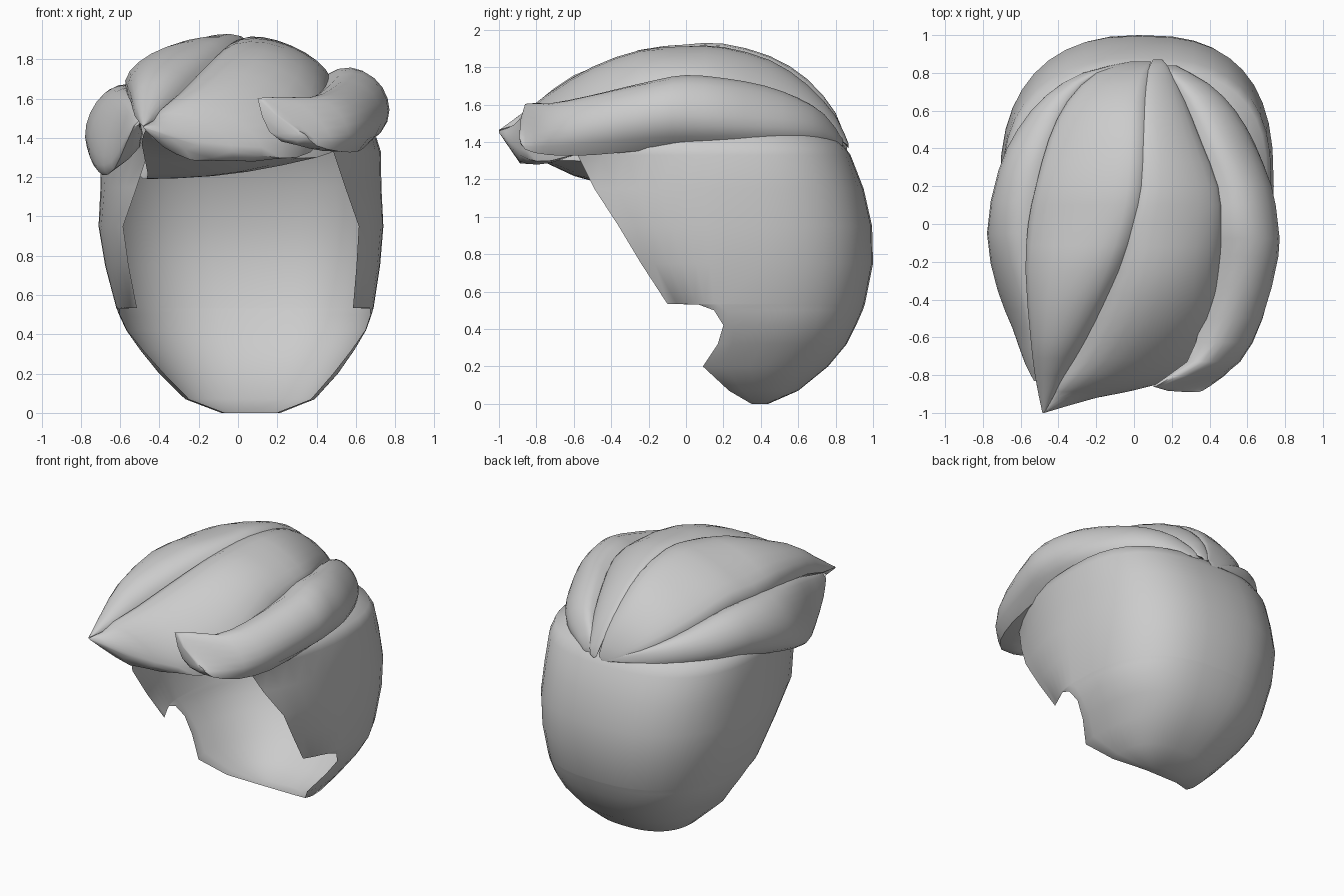
import bpy, bmesh, math
from mathutils import Vector

grey = bpy.data.materials.new("hair_grey")
grey.diffuse_color = (0.6, 0.6, 0.6, 1)


def catmull(rows, sub):
    """Smoothly resample a list of equal-length tuples."""
    out = []
    n = len(rows)
    for i in range(n - 1):
        p0, p1, p2, p3 = rows[max(i - 1, 0)], rows[i], rows[i + 1], rows[min(i + 2, n - 1)]
        for s in range(sub):
            t = s / sub
            out.append(tuple(
                0.5 * (2 * b + (c - a) * t + (2 * a - 5 * b + 4 * c - d) * t * t
                       + (3 * b - a - 3 * c + d) * t ** 3)
                for a, b, c, d in zip(p0, p1, p2, p3)))
    return out + [rows[-1]]


def loft(name, rings, closed, angle):
    bm = bmesh.new()
    vs = [[bm.verts.new(p) for p in ring] for ring in rings]
    m = len(vs[0])
    for a, b in zip(vs, vs[1:]):
        for i in range(m if closed else m - 1):
            j = (i + 1) % m
            bm.faces.new((a[i], a[j], b[j], b[i]))
    bm.faces.new(vs[0])
    bm.faces.new(vs[-1])
    bmesh.ops.remove_doubles(bm, verts=bm.verts, dist=0.001)
    bmesh.ops.recalc_face_normals(bm, faces=bm.faces)
    me = bpy.data.meshes.new(name)
    bm.to_mesh(me)
    bm.free()
    me.materials.append(grey)
    ob = bpy.data.objects.new(name, me)
    bpy.context.collection.objects.link(ob)
    bpy.context.view_layer.objects.active = ob
    ob.select_set(True)
    bpy.ops.object.shade_smooth_by_angle(angle=math.radians(angle))
    ob.select_set(False)


def strand(name, stations, under, power=1.0):
    """Lens-shaped lock. Station: y, left x, left z, right x, right z, bulge."""
    rings = []
    for y, lx, lz, rx, rz, b in catmull(stations, 2):
        L, R = Vector((lx, lz)), Vector((rx, rz))
        d = R - L
        nrm = Vector((-d.y, d.x)).normalized() if d.length > 1e-6 else Vector((0, 1))
        under_b = min(under, d.length * 0.3)
        n = 10
        ring = []
        for i in range(n + 1):
            p = L.lerp(R, (1 - math.cos(math.pi * i / n)) / 2)
            ring.append(p + nrm * max(b, 0) * abs(math.sin(math.pi * i / n)) ** power)
        for i in range(n - 2, 0, -2):
            p = L.lerp(R, i / n)
            ring.append(p - nrm * under_b * math.sin(math.pi * i / n))
        rings.append([(p.x, y, p.y) for p in ring])
    loft(name, rings, True, 50)


# Back shell: z, front edge y, front edge x, half width, widest y, back y
levels = [
    (0.00, .35, .13, .15, .38, .44), (0.07, .23, .31, .33, .30, .60),
    (0.20, .09, .43, .455, .20, .76), (0.32, .17, .53, .545, .25, .86),
    (0.42, .20, .605, .61, .25, .91), (0.50, .15, .637, .643, .22, .945),
    (0.53, .07, .635, .653, .20, .955), (0.535, -.10, .55, .655, .20, .957),
    (0.75, -.24, .58, .70, .20, 1.0), (0.95, -.36, .60, .725, .20, .995),
    (1.15, -.49, .53, .715, .20, .95), (1.33, -.58, .47, .712, .20, .88),
    (1.40, -.62, .50, .69, .20, .83), (1.50, -.40, .30, .48, .20, .66)]


def half_ring(z, yf, xf, w, yw, yb, side, e):
    """Front edge to the middle of the back, on one side."""
    c = 0.015 + 0.05 * max(0, 1 - z / 0.9)
    pts = []
    for i in range(6):
        t = i / 6
        pts.append((c + side * (w - (w - xf) * (1 - t) ** 2), yf + (yw - yf) * t, z))
    for i in range(10):
        a = math.pi / 2 * i / 10
        pts.append((c + side * w * math.cos(a) ** e, yw + (yb - yw) * math.sin(a) ** e, z))
    return pts + [(c, yb, z)]


loft("back_shell", [half_ring(*l, 1, .74) + half_ring(*l, -1, .83)[-2::-1] for l in levels],
     False, 60)

# Crown locks
strand("crown_left_lock", [
    (-1.0, -.485, 1.46, -.475, 1.465, 0), (-.8, -.525, 1.51, -.36, 1.53, .09),
    (-.6, -.545, 1.58, -.24, 1.65, .14), (-.25, -.57, 1.64, -.07, 1.82, .14),
    (0, -.56, 1.65, .01, 1.88, .11), (.2, -.52, 1.66, .045, 1.89, .10),
    (.45, -.45, 1.60, .055, 1.83, .09), (.65, -.35, 1.53, .06, 1.70, .09),
    (.8, -.20, 1.46, .075, 1.53, .05), (.86, 0, 1.37, .09, 1.38, .01)], .12, .9)
strand("crown_right_lock", [
    (-1.0, -.485, 1.46, -.475, 1.45, 0), (-.92, -.45, 1.47, -.20, 1.36, .06),
    (-.85, -.42, 1.51, .12, 1.31, .13), (-.72, -.34, 1.57, .30, 1.30, .21),
    (-.5, -.23, 1.68, .42, 1.38, .25), (-.25, -.11, 1.80, .45, 1.58, .18),
    (0, -.03, 1.87, .47, 1.67, .11), (.2, .02, 1.88, .45, 1.67, .09),
    (.45, .03, 1.82, .35, 1.63, .07), (.65, .04, 1.69, .27, 1.54, .06),
    (.8, .07, 1.53, .20, 1.43, .04), (.87, .10, 1.38, .15, 1.38, .01)], .12)

# Side locks
strand("right_side_lock", [
    (-.89, .28, 1.45, .34, 1.42, 0), (-.86, .10, 1.60, .40, 1.36, .03),
    (-.73, .28, 1.56, .52, 1.33, .14), (-.5, .36, 1.58, .61, 1.33, .20),
    (-.17, .43, 1.67, .65, 1.36, .23), (0, .43, 1.71, .65, 1.37, .22),
    (.2, .42, 1.70, .64, 1.38, .19), (.42, .35, 1.66, .59, 1.39, .15),
    (.6, .28, 1.59, .50, 1.39, .13), (.74, .21, 1.51, .38, 1.39, .09),
    (.84, .14, 1.40, .22, 1.38, .02)], .1, .75)
strand("left_side_lock", [
    (-.83, -.53, 1.46, -.50, 1.49, 0), (-.74, -.57, 1.37, -.52, 1.52, .02),
    (-.55, -.63, 1.24, -.54, 1.58, .04), (-.35, -.69, 1.21, -.55, 1.63, .08),
    (-.05, -.71, 1.28, -.54, 1.66, .14), (.28, -.66, 1.36, -.48, 1.65, .14),
    (.5, -.58, 1.38, -.40, 1.59, .12), (.68, -.44, 1.39, -.30, 1.52, .10),
    (.8, -.26, 1.39, -.18, 1.46, .05), (.86, -.02, 1.37, .02, 1.38, 0)], .1)

# Fringe tucked under the crown
strand("under_fringe", [
    (-.92, -.47, 1.44, -.43, 1.44, 0), (-.8, -.49, 1.37, .02, 1.32, .08),
    (-.6, -.46, 1.22, .20, 1.30, .12), (-.4, -.48, 1.19, .40, 1.30, .12),
    (-.15, -.55, 1.25, .50, 1.34, .10)], .03)
